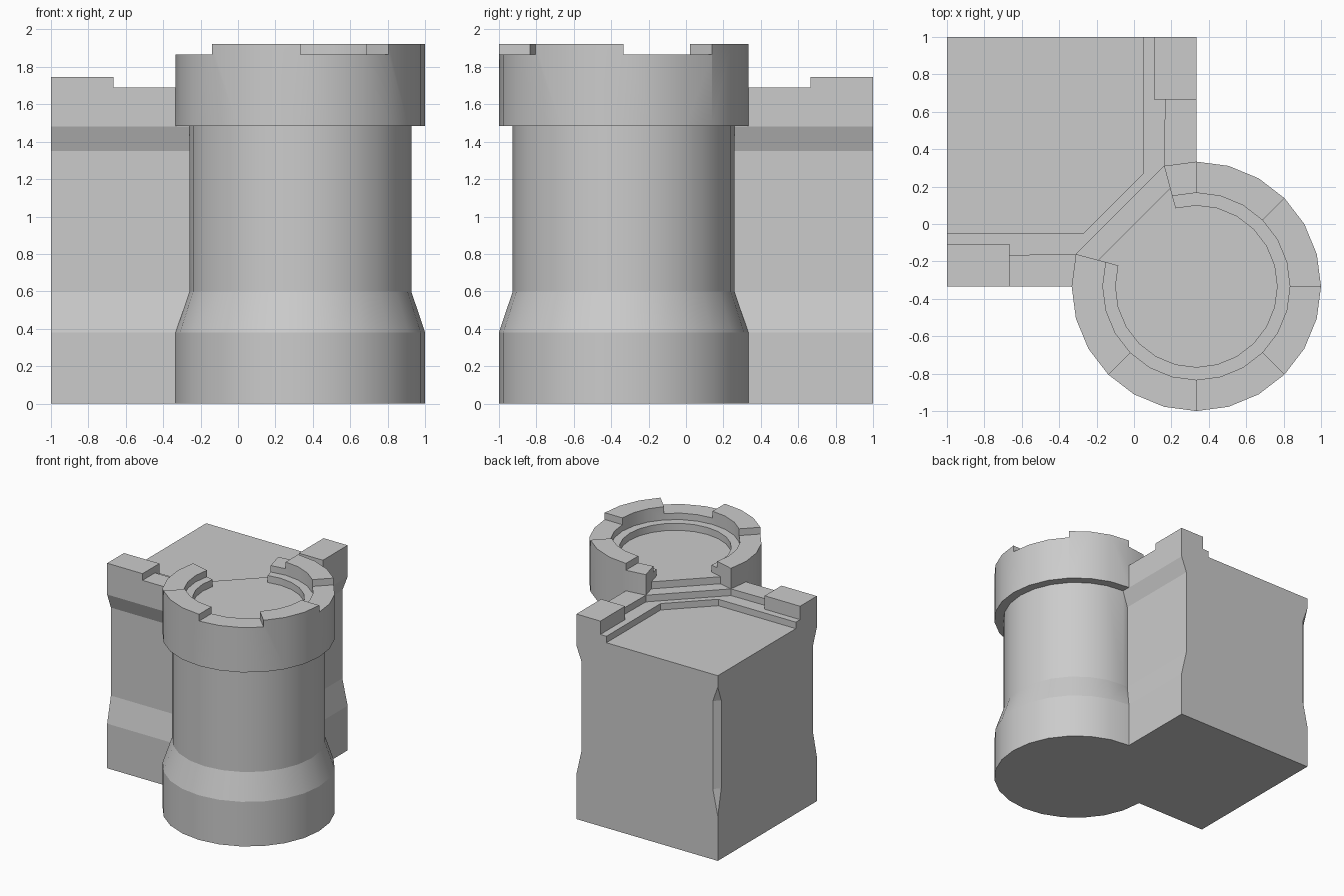
import bpy, bmesh, math

if "Cube" in bpy.data.objects:
    bpy.data.objects.remove(bpy.data.objects["Cube"])

T = 1 / 3
CX, CY = T, -T          # tower axis
R = 2 / 3               # tower radius
TOP = 3                 # cutters reach above everything


def make(name, rings):
    """Closed solid lofted through equal-length rings of points."""
    bm = bmesh.new()
    loops = [[bm.verts.new(p) for p in ring] for ring in rings]
    n = len(loops[0])
    for a, b in zip(loops, loops[1:]):
        for i in range(n):
            j = (i + 1) % n
            bm.faces.new((a[i], a[j], b[j], b[i]))
    bm.faces.new(loops[0][::-1])
    bm.faces.new(loops[-1])
    bmesh.ops.remove_doubles(bm, verts=bm.verts, dist=1e-5)
    bmesh.ops.recalc_face_normals(bm, faces=bm.faces)
    me = bpy.data.meshes.new(name)
    bm.to_mesh(me)
    bm.free()
    ob = bpy.data.objects.new(name, me)
    bpy.context.collection.objects.link(ob)
    return ob


def combine(ob, other, op):
    other.hide_render = True
    mod = ob.modifiers.new("bool", 'BOOLEAN')
    mod.operation, mod.solver, mod.object = op, 'EXACT', other
    bpy.context.view_layer.objects.active = ob
    bpy.ops.object.modifier_apply(modifier=mod.name)
    bpy.data.objects.remove(other)


def cut(ob, outline, z):
    """Remove everything inside the plan outline above height z."""
    combine(ob, make("cutter", [[(x, y, h) for x, y in outline] for h in (z, TOP)]), 'DIFFERENCE')


def polar(r, deg):
    a = math.radians(deg)
    return (CX + r * math.cos(a), CY + r * math.sin(a))


def mirrored(half):
    """Complete an outline by mirroring it over the wall's diagonal."""
    return half + [(-y, -x) for x, y in reversed(half)]


# Wall block: battered foot, recessed middle, flared head, chamfered back corner
def wall_ring(z, o, c):
    return [(x, y, z) for x, y in
            [(-1, -T + o), (T - o, -T + o), (T - o, 1), (-1 + c, 1), (-1, 1 - c)]]


tower_and_wall = make("castle_corner", [wall_ring(*p) for p in (
    (0, 0, 0), (.38, 0, 0), (.6, .05, .047), (1.35, .05, .047), (1.48, 0, 0), (1.747, 0, 0))])

# Lower parapet between the two wall merlons
cut(tower_and_wall, [(-2, 2), (-2, -.107), (-R, -.107), (-R, -2), (2, -2),
                     (2, R), (.107, R), (.107, 2)], 1.69)

# Round tower with stepped inner rim
profile = [(R, 0), (R, .38), (.593, .6), (.593, 1.483), (R, 1.483), (R, 1.923),
           (.5, 1.923), (.5, 1.81), (.432, 1.81), (.432, 1.75)]
tower = make("tower", [[(*polar(r, 15 * i), z) for i in range(24)] for r, z in profile])

# Gaps between tower merlons
for angles in ((0, 45), (270, 315), (90, 135, 180, 225)):
    cut(tower, [(CX, CY)] + [polar(3, a) for a in angles], 1.865)

combine(tower_and_wall, tower, 'UNION')

# Tower opening and the steps down to the wall floor
cut(tower_and_wall, [(CX, CY), polar(4, 105), polar(4, 165)], 1.75)
cut(tower_and_wall, [polar(.544, 105), polar(4, 105), polar(4, 165), polar(.544, 165)], 1.69)
ledge = polar(R, 165)
cut(tower_and_wall, mirrored([(-2, -.107), (-R, -.107), (-R, -.166), ledge]) + [(-2, 2)], 1.633)
cut(tower_and_wall, mirrored([(-2, -.05), (-.27, -.05)]) + [(-2, 2)], 1.578)

# Smooth only around the tower; every other edge stays crisp
bm = bmesh.new()
bm.from_mesh(tower_and_wall.data)
bmesh.ops.remove_doubles(bm, verts=bm.verts, dist=1e-4)
bmesh.ops.dissolve_limit(bm, angle_limit=.01, verts=bm.verts, edges=bm.edges)
for f in bm.faces:
    f.smooth = True
for e in bm.edges:
    upright = abs(e.verts[0].co.z - e.verts[1].co.z) > .01
    e.smooth = upright and e.calc_face_angle(3) < math.radians(20)
bm.to_mesh(tower_and_wall.data)
bm.free()
